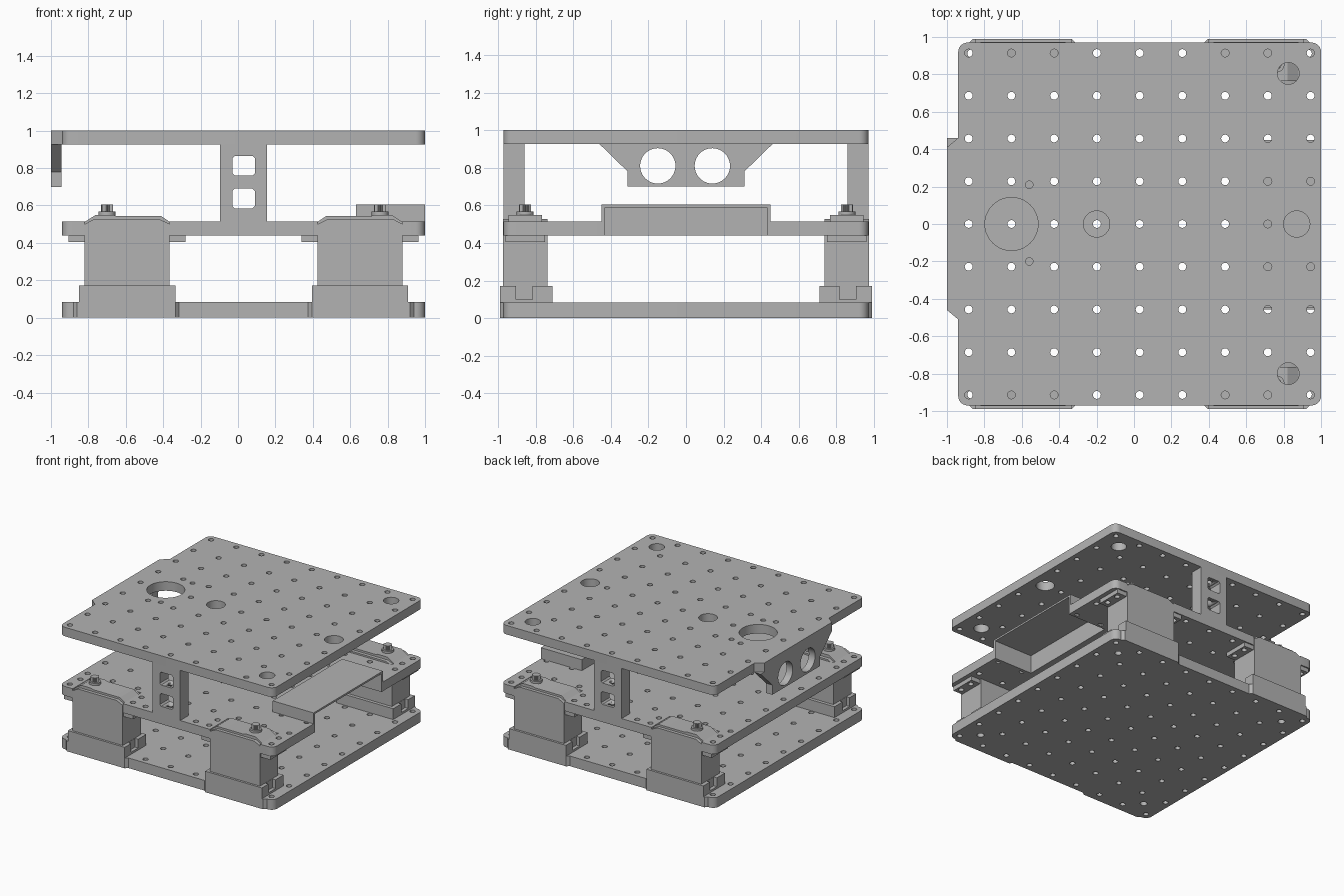
import bpy
import bmesh
from math import sin, cos, pi, radians
from mathutils import Vector

if "Cube" in bpy.data.objects:
    bpy.data.objects.remove(bpy.data.objects["Cube"], do_unlink=True)

CX = 0.03          # x of the plates' centre
HALF = 0.97        # half width of the square plates
PITCH = 0.2285     # spacing of the mounting holes
HOLE = 0.021

grey = bpy.data.materials.new("plain grey")
grey.use_nodes = True
GREY = (0.45, 0.45, 0.45, 1)
grey.diffuse_color = GREY
grey.node_tree.nodes["Principled BSDF"].inputs["Base Color"].default_value = GREY


def circle(x, y, r, n=16):
    return [(x + r * cos(2 * pi * i / n), y + r * sin(2 * pi * i / n)) for i in range(n)]


def rect(x0, x1, y0, y1):
    return [(x0, y0), (x1, y0), (x1, y1), (x0, y1)]


def prism(name, outline, lo, hi, holes=(), axis="z", sx=1, sy=1):
    """Extrude a flat outline with holes along an axis; sx, sy mirror about the plate centre."""
    curve = bpy.data.curves.new(name, "CURVE")
    curve.dimensions = "2D"
    curve.fill_mode = "BOTH"
    curve.extrude = (hi - lo) / 2
    for loop in [outline, *holes]:
        spline = curve.splines.new("POLY")
        spline.points.add(len(loop) - 1)
        for point, (a, b) in zip(spline.points, loop):
            point.co = (a, b, 0, 1)
        spline.use_cyclic_u = True
    temp = bpy.data.objects.new(name, curve)
    bpy.context.collection.objects.link(temp)
    graph = bpy.context.evaluated_depsgraph_get()
    mesh = bpy.data.meshes.new_from_object(temp.evaluated_get(graph))
    bpy.data.objects.remove(temp, do_unlink=True)
    bpy.data.curves.remove(curve)

    bm = bmesh.new()
    bm.from_mesh(mesh)
    for v in bm.verts:
        a, b, h = v.co.x, v.co.y, v.co.z + (lo + hi) / 2
        p = {"x": (h, a, b), "y": (a, h, b), "z": (a, b, h)}[axis]
        v.co = Vector((CX + sx * p[0], sy * p[1], p[2]))
    bmesh.ops.remove_doubles(bm, verts=bm.verts, dist=1e-5)
    bmesh.ops.recalc_face_normals(bm, faces=bm.faces)
    bm.to_mesh(mesh)
    bm.free()
    mesh.materials.clear()
    mesh.materials.append(grey)
    mesh.shade_smooth()
    mesh.set_sharp_from_angle(angle=radians(30))
    obj = bpy.data.objects.new(name, mesh)
    bpy.context.collection.objects.link(obj)
    return obj


def corner(r=0.05, n=6):
    """Rounded corner of a plate in the +x +y quarter, from the x side to the y side."""
    c = HALF - r
    return [(c + r * cos(pi / 2 * i / n), c + r * sin(pi / 2 * i / n)) for i in range(n + 1)]


def flip_x(points):
    return [(-x, y) for x, y in reversed(points)]


def flip_y(points):
    return [(x, -y) for x, y in reversed(points)]


def grid(blocked):
    cells = [(i * PITCH, j * PITCH) for i in range(-4, 5) for j in range(-4, 5)]
    return [circle(x, y, HOLE) for x, y in cells if not blocked(x, y)]


# Bottom plate with shallow tabs beside each motor
quarter = corner() + [(0.91, HALF), (0.89, 0.99), (0.365, 0.99), (0.345, HALF)]
half = quarter + flip_x(quarter)
corner_holes = [circle(i * 0.8, j * 0.805, 0.027) for i in (-1, 1) for j in (-1, 1)]
prism("bottom_plate", half + flip_y(half), 0, 0.083,
      grid(lambda x, y: False) + corner_holes)

# Middle plate, notched for the motors and the open-ended cover
notch = [(0.85, HALF), (0.85, 0.735), (0.395, 0.735), (0.395, HALF)]
quarter = corner() + notch
half = [(0.60, 0.45), (HALF, 0.45)] + quarter + flip_x(quarter)
bolt_holes = [circle(i * x, j * y, HOLE) for i in (-1, 1) for j in (-1, 1)
              for x, y in ((0.345, 0.80), (0.345, 0.91), (0.9, 0.80))]
prism("middle_plate", half + flip_y(half), 0.44, 0.515,
      grid(lambda x, y: (0.39 < abs(x) < 0.86 and abs(y) > 0.73)
           or (x > 0.58 and abs(y) < 0.44)) + bolt_holes)

# Top plate with a front lip on the -x side and cable holes
lip = [(-HALF, 0.46), (-1.03, 0.41), (-1.03, -0.46), (-HALF, -0.51)]
outline = corner() + flip_x(corner()) + lip + flip_y(corner() + flip_x(corner()))
ports = [(-0.685, 0, 0.142), (-0.23, 0, 0.07), (0.84, 0, 0.07),
         (0.795, 0.805, 0.058), (0.795, -0.8, 0.058)]
port_loops = [circle(x, y, r, 40) for x, y, r in ports]
port_loops += [circle(-0.59, y, 0.02) for y in (0.21, -0.2)]
prism("top_plate", outline, 0.926, 1.0,
      grid(lambda x, y: any((x - a) ** 2 + (y - b) ** 2 < (r + HOLE) ** 2
                            for a, b, r in ports)) + port_loops)

# Hanging sensor bracket with two round openings
side = [(0.31, 0.70), (0.31, 0.78), (0.46, 0.926)]
prism("sensor_bracket", side + flip_x(side), -1.03, -0.973,
      [circle(y, 0.81, 0.094, 40) for y in (-0.15, 0.14)], axis="x")

# Cover over the cable opening: a hood, open below and at its outer end
hood = [(0.45, 0.44), (0.45, 0.605), (-0.45, 0.605), (-0.45, 0.44),
        (-0.43, 0.44), (-0.43, 0.59), (0.43, 0.59), (0.43, 0.44)]
prism("cover_hood", hood, 0.62, HALF, axis="x")
prism("cover_back_wall", rect(-0.45, 0.45, 0.44, 0.605), 0.60, 0.62, axis="x")

# Upright supports with two square windows and a vertical bolt bore
windows = []
for z in (0.585, 0.76):
    w, h, c = 0.06, 0.105, 0.012
    windows.append([(-w + c, z), (w - c, z), (w, z + c), (w, z + h - c),
                    (w - c, z + h), (-w + c, z + h), (-w, z + h - c), (-w, z + c)])
for sy, end in ((-1, "front"), (1, "back")):
    support = prism(end + "_support", rect(-0.125, 0.125, 0.515, 0.926),
                    0.86, HALF, windows, axis="y", sy=sy)
    bore = prism(end + "_bore_cutter", circle(0, 4 * PITCH, HOLE), 0.45, 0.99, sy=sy)
    bore.hide_render = True
    bore.display_type = "WIRE"
    bore.hide_set(True)
    cut = support.modifiers.new("bore", "BOOLEAN")
    cut.operation = "DIFFERENCE"
    cut.solver = "EXACT"
    cut.object = bore


def motor(tag, sx, sy):
    """One upright motor standing in its socket, drawn in the +x +y quarter."""
    place = dict(sx=sx, sy=sy)
    y = 0.855
    # Socket with a slot in both end walls
    prism(tag + "_socket_base", rect(0.365, 0.88, 0.71, 0.99), 0.083, 0.10, **place)
    slot = [(0.88, 0.71), (0.88, 0.815), (0.852, 0.815), (0.852, 0.905),
            (0.88, 0.905), (0.88, 0.99)]
    other = [(1.245 - a, b) for a, b in reversed(slot)]
    prism(tag + "_socket", slot + other, 0.10, 0.172, **place)
    # Case with sloping shoulders
    case = [(0.395, 0.10), (0.85, 0.10), (0.85, 0.50), (0.80, 0.527),
            (0.45, 0.527), (0.395, 0.50)]
    prism(tag + "_case", case, 0.737, 0.972, axis="y", **place)
    cap = [(0.395, 0.50), (0.85, 0.50), (0.85, 0.512), (0.79, 0.55), (0.70, 0.55),
           (0.68, 0.543), (0.44, 0.543), (0.395, 0.512)]
    prism(tag + "_cap", cap, 0.765, 0.945, axis="y", **place)
    # Mounting ears
    for part, x0, x1, hx in (("inner", 0.31, 0.395, 0.345), ("outer", 0.85, 0.935, 0.9)):
        prism(f"{tag}_{part}_ear", rect(x0, x1, 0.75, 0.96), 0.405, 0.44,
              [circle(hx, b, HOLE) for b in (0.80, 0.912)], **place)
    # Shaft collar and toothed output gear
    prism(tag + "_collar", circle(0.73, y, 0.045, 32), 0.545, 0.568, **place)
    gear = [(0.73 + r * cos(pi * i / 20), y + r * sin(pi * i / 20))
            for i in range(40) for r in ((0.032, 0.027)[i % 2],)]
    prism(tag + "_gear", gear, 0.568, 0.605, **place)


for sx, side_name in ((1, "left"), (-1, "right")):
    for sy, end in ((-1, "front"), (1, "back")):
        motor(f"{end}_{side_name}_motor", sx, sy)
